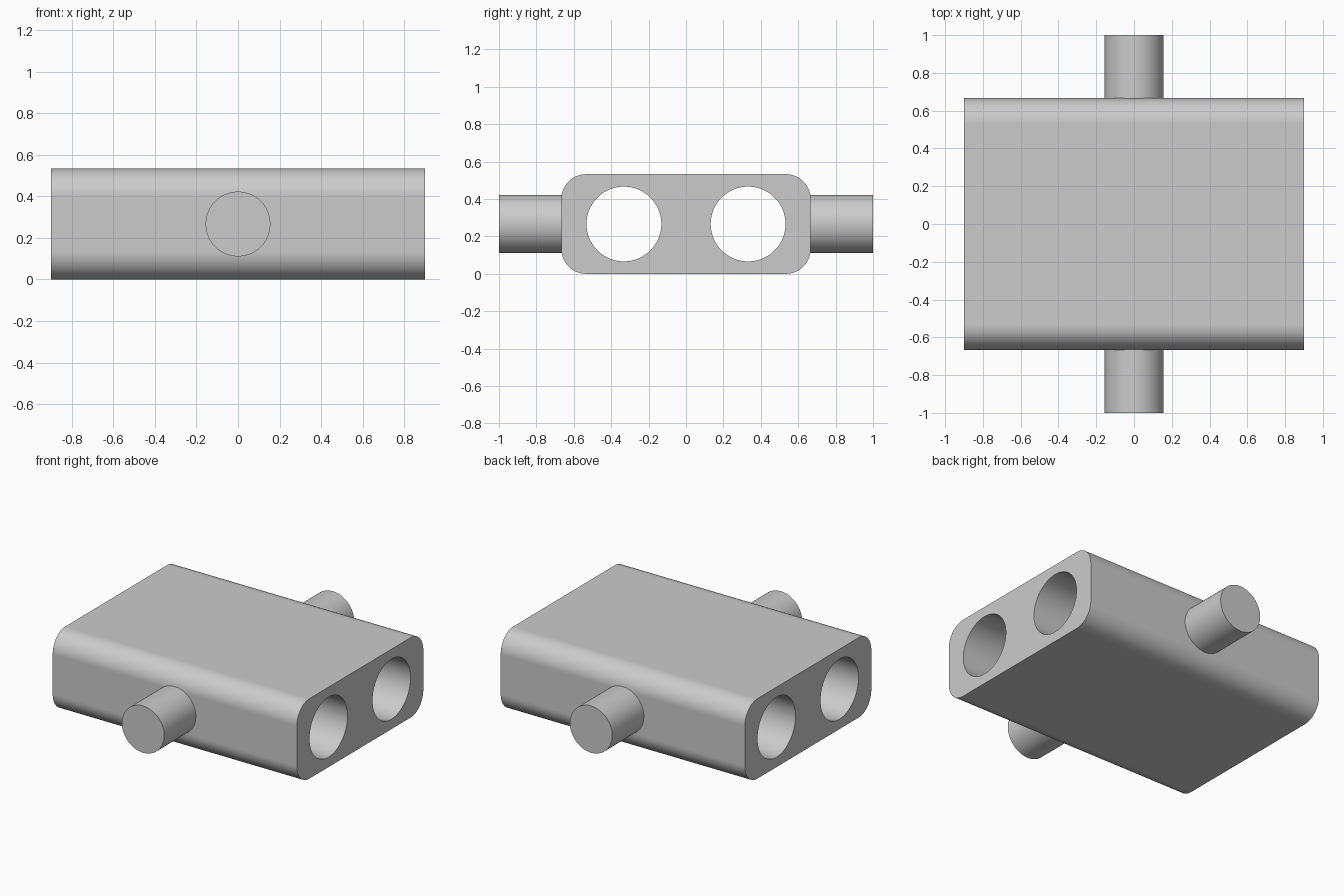
import bpy
import math

cube = bpy.data.objects.get("Cube")
if cube:
    bpy.data.objects.remove(cube, do_unlink=True)

LENGTH, WIDTH, HEIGHT = 1.8, 1.333, 0.533
MID = HEIGHT / 2
CORNER = 0.133
HOLE_RADIUS, HOLE_Y = 0.2, 0.332
PEG_RADIUS = 0.156

grey = bpy.data.materials.new("plain grey")
grey.use_nodes = True
COLOUR = (0.6, 0.6, 0.6, 1)
grey.diffuse_color = COLOUR
grey.node_tree.nodes["Principled BSDF"].inputs["Base Color"].default_value = COLOUR


def cylinder(name, radius, depth, location, rotation):
    bpy.ops.mesh.primitive_cylinder_add(
        vertices=96, radius=radius, depth=depth, location=location, rotation=rotation)
    obj = bpy.context.object
    obj.name = name
    obj.data.materials.append(grey)
    return obj


def activate(obj):
    bpy.ops.object.select_all(action='DESELECT')
    obj.select_set(True)
    bpy.context.view_layer.objects.active = obj


def smooth(obj):
    activate(obj)
    bpy.ops.object.shade_smooth_by_angle(angle=math.radians(30))


# Block with its four lengthwise edges rounded
bpy.ops.mesh.primitive_cube_add(size=1, location=(0, 0, MID))
body = bpy.context.object
body.name = "body_block"
body.scale = (LENGTH, WIDTH, HEIGHT)
bpy.ops.object.transform_apply(location=False, rotation=False, scale=True)
body.data.materials.append(grey)
weights = body.data.attributes.new("bevel_weight_edge", 'FLOAT', 'EDGE')
for edge in body.data.edges:
    a, b = (body.data.vertices[i].co for i in edge.vertices)
    weights.data[edge.index].value = 1.0 if abs(a.x - b.x) > 1 else 0.0
bevel = body.modifiers.new("rounded_edges", 'BEVEL')
bevel.limit_method = 'WEIGHT'
bevel.width = CORNER
bevel.segments = 16
activate(body)
bpy.ops.object.modifier_apply(modifier=bevel.name)

# Two bores running right through the block
for side in (-1, 1):
    cutter = cylinder("bore_cutter", HOLE_RADIUS, LENGTH + 0.4,
                      (0, side * HOLE_Y, MID), (0, math.pi / 2, 0))
    cut = body.modifiers.new("bore", 'BOOLEAN')
    cut.operation = 'DIFFERENCE'
    cut.solver = 'EXACT'
    cut.object = cutter
    activate(body)
    bpy.ops.object.modifier_apply(modifier=cut.name)
    bpy.data.objects.remove(cutter, do_unlink=True)
smooth(body)
body.modifiers.new("even_shading", 'WEIGHTED_NORMAL').keep_sharp = True

# Round pegs on the front and back, seated on the block
for name, side in (("front_peg", -1), ("back_peg", 1)):
    inner = WIDTH / 2 - 0.02
    peg = cylinder(name, PEG_RADIUS, 1 - inner,
                   (0, side * (1 + inner) / 2, MID), (math.pi / 2, 0, 0))
    smooth(peg)
